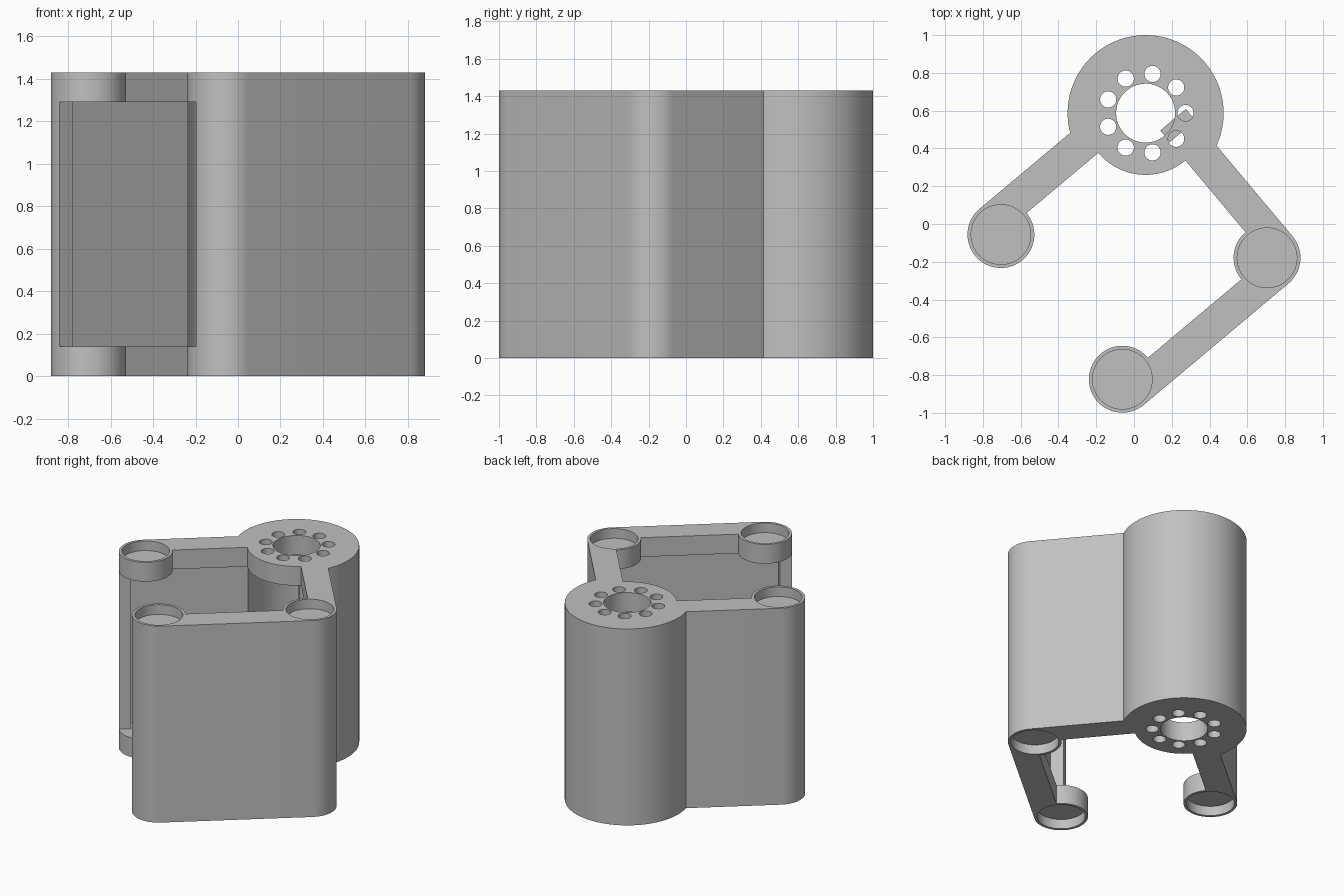
import bpy, math
from mathutils import Matrix

if "Cube" in bpy.data.objects:
    bpy.data.objects.remove(bpy.data.objects["Cube"])

H, T = 1.43, 0.14            # total height, flange thickness
R_RING, R_CAV = 0.413, 0.327 # ring outer wall and inner cavity
R, WALL = 0.177, 0.088       # boss radius, arm pocket depth
LOW, HIGH = T, H - T
CORNERS = [(-1, 0), (0, -1), (-1, -1)]   # boss centres, ring at the origin

grey = bpy.data.materials.new("mid_grey")
grey.diffuse_color = (0.53, 0.53, 0.53, 1)
grey.use_nodes = True
grey.node_tree.nodes["Principled BSDF"].inputs["Base Color"].default_value = grey.diffuse_color


def cyl(x, y, r, z0, z1, n=64):
    bpy.ops.mesh.primitive_cylinder_add(vertices=n, radius=r, depth=z1 - z0,
                                        location=(x, y, (z0 + z1) / 2))
    bpy.ops.object.transform_apply(location=True, rotation=True, scale=True)
    return bpy.context.object


def box(x0, x1, y0, y1, z0, z1):
    bpy.ops.mesh.primitive_cube_add(size=1, location=((x0 + x1) / 2, (y0 + y1) / 2, (z0 + z1) / 2))
    ob = bpy.context.object
    ob.scale = (x1 - x0, y1 - y0, z1 - z0)
    bpy.ops.object.transform_apply(location=True, rotation=True, scale=True)
    return ob


def combine(target, tool, op):
    mod = target.modifiers.new("bool", 'BOOLEAN')
    mod.operation, mod.solver, mod.object = op, 'EXACT', tool
    bpy.context.view_layer.objects.active = target
    bpy.ops.object.modifier_apply(modifier=mod.name)
    bpy.data.objects.remove(tool, do_unlink=True)


# Hub ring: wide outside, narrower between the arms
bracket = cyl(0, 0, R_RING, 0, H, 96)
bracket.name = "hub_bracket"
combine(bracket, box(-0.6, 0, -0.6, 0, -0.1, H + 0.1), 'DIFFERENCE')
combine(bracket, cyl(0, 0, R_CAV, 0, H, 96), 'UNION')
combine(bracket, cyl(0, 0, R_CAV, LOW, HIGH, 96), 'DIFFERENCE')

# Three arms and three corner bosses
for b in [(-1, -0.35, 0, R), (0, R, -1, -0.12), (-1, 0, -1 - R, -1)]:
    combine(bracket, box(*b, 0, H), 'UNION')
for x, y in CORNERS:
    combine(bracket, cyl(x, y, R, 0, H), 'UNION')

# Open interior between the flanges, then channels in each arm
combine(bracket, box(-1.4, 0, -1, 0, LOW, HIGH), 'DIFFERENCE')
lip = -1 - R + 0.08
for b in [(lip, -0.3, -0.02, WALL), (-0.02, WALL, -1 - WALL, -0.2),
          (lip, WALL, -1 - WALL, -0.98)]:
    combine(bracket, box(*b, LOW, HIGH), 'DIFFERENCE')

# Shaft hole, bolt circle and boss recesses in both flanges
for z0, z1, f0, f1 in [(-0.1, LOW + 0.004, -0.1, 0.07), (HIGH - 0.004, H + 0.1, H - 0.07, H + 0.1)]:
    combine(bracket, cyl(0, 0, 0.156, z0, z1), 'DIFFERENCE')
    for k in range(9):
        a = math.radians(40 * k)
        combine(bracket, cyl(0.211 * math.cos(a), 0.211 * math.sin(a), 0.043, z0, z1, 32), 'DIFFERENCE')
    for x, y in CORNERS:
        combine(bracket, cyl(x, y, 0.158, f0, f1), 'DIFFERENCE')

# Turn into place and finish
bracket.data.transform(Matrix.Translation((0.0615, 0.587, 0)) @ Matrix.Rotation(math.radians(40), 4, 'Z'))
bracket.data.materials.clear()
bracket.data.materials.append(grey)
bpy.ops.object.select_all(action='DESELECT')
bracket.select_set(True)
bpy.context.view_layer.objects.active = bracket
bpy.ops.object.shade_smooth_by_angle(angle=math.radians(30))
